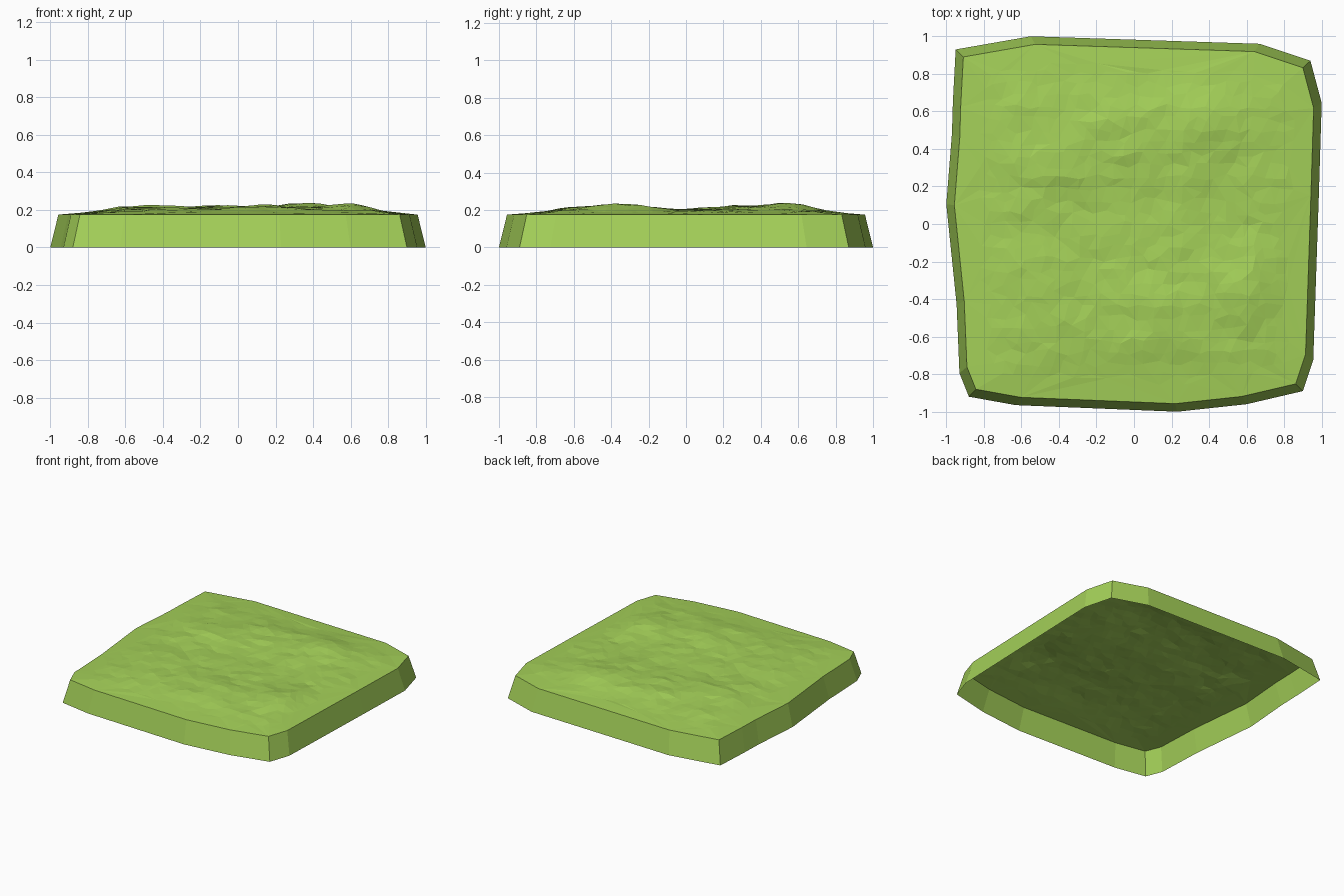
import bpy, bmesh, math, random
from mathutils import Vector, noise
from mathutils.geometry import delaunay_2d_cdt

if "Cube" in bpy.data.objects:
    bpy.data.objects.remove(bpy.data.objects["Cube"])

random.seed(4)

grass = bpy.data.materials.new("grass green")
grass.diffuse_color = (0.371, 0.631, 0.098, 1)
grass.use_nodes = True
grass.node_tree.nodes["Principled BSDF"].inputs["Base Color"].default_value = grass.diffuse_color

RIM_Z, INSET = 0.175, 0.957

# Irregular rounded-square outline at ground level, counter-clockwise
outline = [(-0.95, 0.93), (-0.965, 0.65), (-0.97, 0.48), (-1.0, 0.105),
           (-0.945, -0.43), (-0.93, -0.795), (-0.88, -0.92), (-0.63, -0.965),
           (0.23, -1.0), (0.60, -0.96), (0.90, -0.89), (0.955, -0.725),
           (0.985, 0.16), (1.0, 0.645), (0.94, 0.87), (0.67, 0.96), (-0.55, 1.0)]
rim = [Vector(p) * INSET for p in outline]

# Low mounds: x, y, height, radius
mounds = [(0.62, -0.37, 0.034, 0.17), (0.35, 0.50, 0.032, 0.22), (-0.08, 0.45, 0.020, 0.22),
          (-0.50, 0.35, 0.018, 0.24), (-0.45, -0.35, 0.014, 0.25), (0.15, -0.45, 0.022, 0.2)]


def rim_distance(p):
    """Distance inside the rim, negative when outside."""
    best = 9
    for a, b in zip(rim, rim[1:] + rim[:1]):
        e = (b - a).normalized()
        best = min(best, e.x * (p.y - a.y) - e.y * (p.x - a.x))
    return best


def height(p):
    fade = min(1, max(0, rim_distance(p)) / 0.3)
    h = 0.026 + sum(a * math.exp(-((p.x - x) ** 2 + (p.y - y) ** 2) / r ** 2)
                    for x, y, a, r in mounds)
    h += 0.010 * noise.noise(Vector((p.x * 4, p.y * 7, 1.3)))
    h += 0.009 * noise.noise(Vector((p.x * 9, p.y * 14, 5.1)))
    return RIM_Z + max(0.0, h) * fade


# Jittered points triangulated inside the rim
points = list(rim)
step, n = 0.062, 15
for i in range(-n, n + 1):
    for j in range(-n, n + 1):
        p = Vector(((i + 0.5 * (j % 2)) * step + random.uniform(-0.02, 0.02),
                    j * step + random.uniform(-0.02, 0.02)))
        if rim_distance(p) > 0.09:
            points.append(p)
count = len(rim)
edges = [(i, (i + 1) % count) for i in range(count)]
verts, _, faces, *_ = delaunay_2d_cdt(points, edges, [], 1, 1e-5)


def make_object(name, coords, polys):
    mesh = bpy.data.meshes.new(name)
    mesh.from_pydata(coords, [], polys)
    mesh.materials.append(grass)
    mesh.update()
    obj = bpy.data.objects.new(name, mesh)
    bpy.context.collection.objects.link(obj)
    return obj


# Bumpy grass surface, open underneath
ground = make_object("grass_surface", [(v.x, v.y, height(v)) for v in verts], faces)
bm = bmesh.new()
bm.from_mesh(ground.data)
for f in bm.faces:
    if f.normal.z < 0:
        f.normal_flip()
bm.to_mesh(ground.data)
bm.free()

# Sloping side skirt
skirt = [(x, y, 0) for x, y in outline] + [(p.x, p.y, RIM_Z) for p in rim]
make_object("side_skirt", skirt, [(i, j, j + count, i + count) for i, j in edges])
